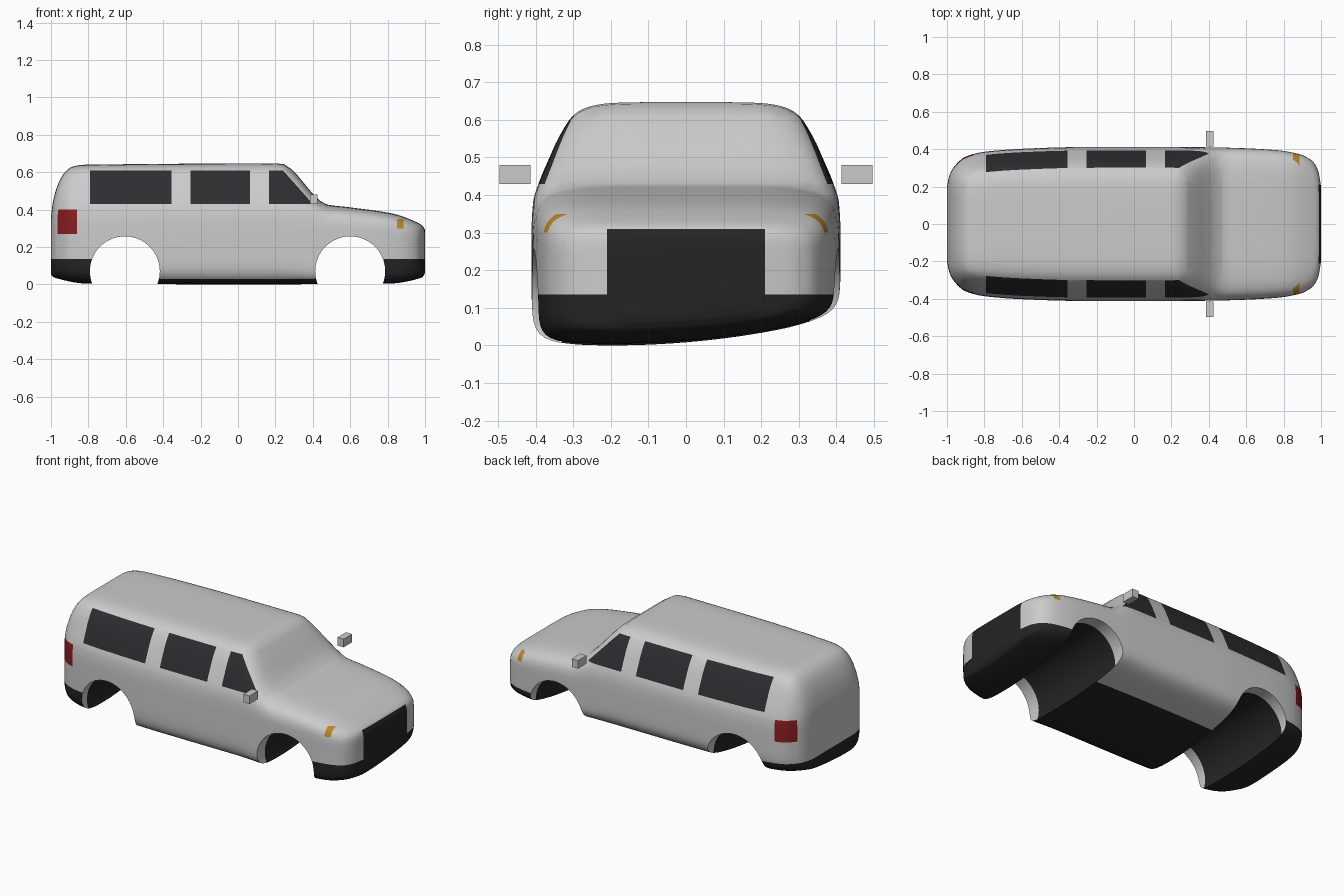
import bpy, bmesh, math
from mathutils import Vector

if "Cube" in bpy.data.objects:
    bpy.data.objects.remove(bpy.data.objects["Cube"])


def curve(keys):
    """Monotone smooth interpolation through (x, value) keys."""
    xs, vs = zip(*keys)
    d = [(vs[i + 1] - vs[i]) / (xs[i + 1] - xs[i]) for i in range(len(xs) - 1)]
    m = [d[0]] + [2 * a * b / (a + b) if a * b > 0 else 0 for a, b in zip(d, d[1:])] + [d[-1]]

    def f(x):
        x = min(max(x, xs[0]), xs[-1])
        i = max(k for k in range(len(xs) - 1) if xs[k] <= x)
        h = xs[i + 1] - xs[i]
        t = (x - xs[i]) / h
        return ((2 * t**3 - 3 * t**2 + 1) * vs[i] + (t**3 - 2 * t**2 + t) * h * m[i]
                + (3 * t**2 - 2 * t**3) * vs[i + 1] + (t**3 - t**2) * h * m[i + 1])
    return f


# Body outline curves: roof line, underside, plan half width, side lean-in
top = curve([(-1, .36), (-.99, .44), (-.965, .53), (-.93, .595), (-.885, .63), (-.82, .64),
             (.2, .647), (.25, .642), (.29, .612), (.43, .455), (.47, .428), (.6, .412),
             (.83, .378), (.95, .335), (.988, .312), (1, .29)])
bottom = curve([(-1, .05), (-.985, .037), (-.8, .004), (0, 0), (.8, .004), (.985, .037), (1, .06)])
width = curve([(-1, .2), (-.99, .25), (-.97, .295), (-.9, .36), (-.8, .386), (-.6, .402), (-.3, .411),
               (.3, .411), (.5, .408), (.75, .396), (.88, .375), (.95, .34), (.985, .285), (1, .2)])
lean = curve([(0, 1), (.3, 1), (.38, .99), (.43, .955), (.52, .87), (.6, .82), (.7, .82)])


def section(x, n=24):
    """Rounded-square cross-section at station x."""
    pts = []
    for k in range(4 * n):
        side, u = divmod(k, n)
        u = 2 * u / n - 1
        a, b = [(u, -1), (1, u), (-u, 1), (-1, -u)][side]
        p = 8 if b < 0 else 6
        s = (abs(a)**p + abs(b)**p)**(-1 / p)
        z = bottom(x) + (top(x) - bottom(x)) * (1 + b * s) / 2
        y = width(x) * lean(z) * a * s
        # underside sweeps up towards +y
        z += .075 * max(0, (y + .2) / .6)**2 * max(0, 1 - z / .3)
        pts.append((x, y, z))
    return pts


def material(name, rgb):
    m = bpy.data.materials.new(name)
    m.diffuse_color = (*rgb, 1)
    m.use_nodes = True
    m.node_tree.nodes["Principled BSDF"].inputs["Base Color"].default_value = m.diffuse_color
    return m


mats = [None, material("dark_trim", (.018, .018, .018)), material("glass", (.025, .027, .03)),
        material("tail_red", (.25, .012, .015)), material("indicator_amber", (.5, .25, .02))]


def make(name, bm, materials=()):
    bmesh.ops.recalc_face_normals(bm, faces=bm.faces)
    me = bpy.data.meshes.new(name)
    bm.to_mesh(me)
    bm.free()
    for m in materials:
        me.materials.append(m)
    ob = bpy.data.objects.new(name, me)
    bpy.context.collection.objects.link(ob)
    return ob


def loft(rings):
    bm = bmesh.new()
    vs = [[bm.verts.new(p) for p in r] for r in rings]
    for a, b in zip(vs, vs[1:]):
        for i in range(len(a)):
            j = (i + 1) % len(a)
            bm.faces.new((a[i], a[j], b[j], b[i]))
    bm.faces.new(vs[0][::-1])
    bm.faces.new(vs[-1])
    return bm


# Body shell
N = 76
bm = loft([section(math.sin(math.pi / 2 * (2 * i / N - 1))) for i in range(N + 1)])

# Panel lines so that windows, bumpers and lamps have clean borders
cuts = [((x, 0, 0), (1, 0, 0)) for x in (-.86, -.79, -.78, -.355, -.255, .065, .165, .78, .85, .885)]
cuts += [((0, 0, z), (0, 0, 1)) for z in (.03, .135, .27, .3, .31, .35, .4, .43, .61)]
cuts += [((0, y, 0), (0, 1, 0)) for y in (-.21, .21, -.3, .3)]
cuts.append(((.4, 0, .43), (.18, 0, .16)))
for co, no in cuts:
    bmesh.ops.bisect_plane(bm, geom=bm.verts[:] + bm.edges[:] + bm.faces[:], dist=1e-4,
                           plane_co=co, plane_no=Vector(no).normalized())

# Paint faces by region
for f in bm.faces:
    x, y, z = f.calc_center_median()
    y = abs(y)
    if z < .03 or (z < .135 and abs(x) > .78) or (x > .9 and y < .21 and z < .31):
        f.material_index = 1
    elif .43 < z < .61 and y > .28 and (
            -.79 < x < -.355 or -.255 < x < .065 or
            (x > .165 and (x - .4) * .18 + (z - .43) * .16 < 0)):
        f.material_index = 2
    elif x < -.86 and y > .3 and .27 < z < .4:
        f.material_index = 3
    elif .85 < x < .885 and y > .3 and .3 < z < .35:
        f.material_index = 4
body = make("van_body", bm, mats)

# Wheel arches cut right across the body, dark in the middle
for cx in (-.605, .6):
    rings = [[(cx + .187 * math.cos(t * math.tau / 64), y, .07 + .187 * math.sin(t * math.tau / 64))
              for t in range(64)] for y in (-.6, -.33, .33, .6)]
    bm = loft(rings)
    for f in bm.faces:
        f.material_index = int(abs(f.calc_center_median().y) < .1)
    cutter = make("wheel_arch_cutter", bm, mats)
    cutter.hide_render = True
    mod = body.modifiers.new("arch", 'BOOLEAN')
    mod.operation = 'DIFFERENCE'
    mod.solver = 'EXACT'
    mod.object = cutter
    bpy.context.view_layer.objects.active = body
    bpy.ops.object.modifier_apply(modifier=mod.name)
    bpy.data.objects.remove(cutter)

bpy.ops.object.select_all(action='DESELECT')
body.select_set(True)
bpy.context.view_layer.objects.active = body
bpy.ops.object.shade_smooth_by_angle(angle=math.radians(40))

# Door mirrors
for side, s in (("left", 1), ("right", -1)):
    bm = bmesh.new()
    bmesh.ops.create_cube(bm, size=1)
    bmesh.ops.scale(bm, vec=(.042, .082, .05), verts=bm.verts)
    bmesh.ops.translate(bm, vec=(.405, s * .455, .455), verts=bm.verts)
    make("door_mirror_" + side, bm)
